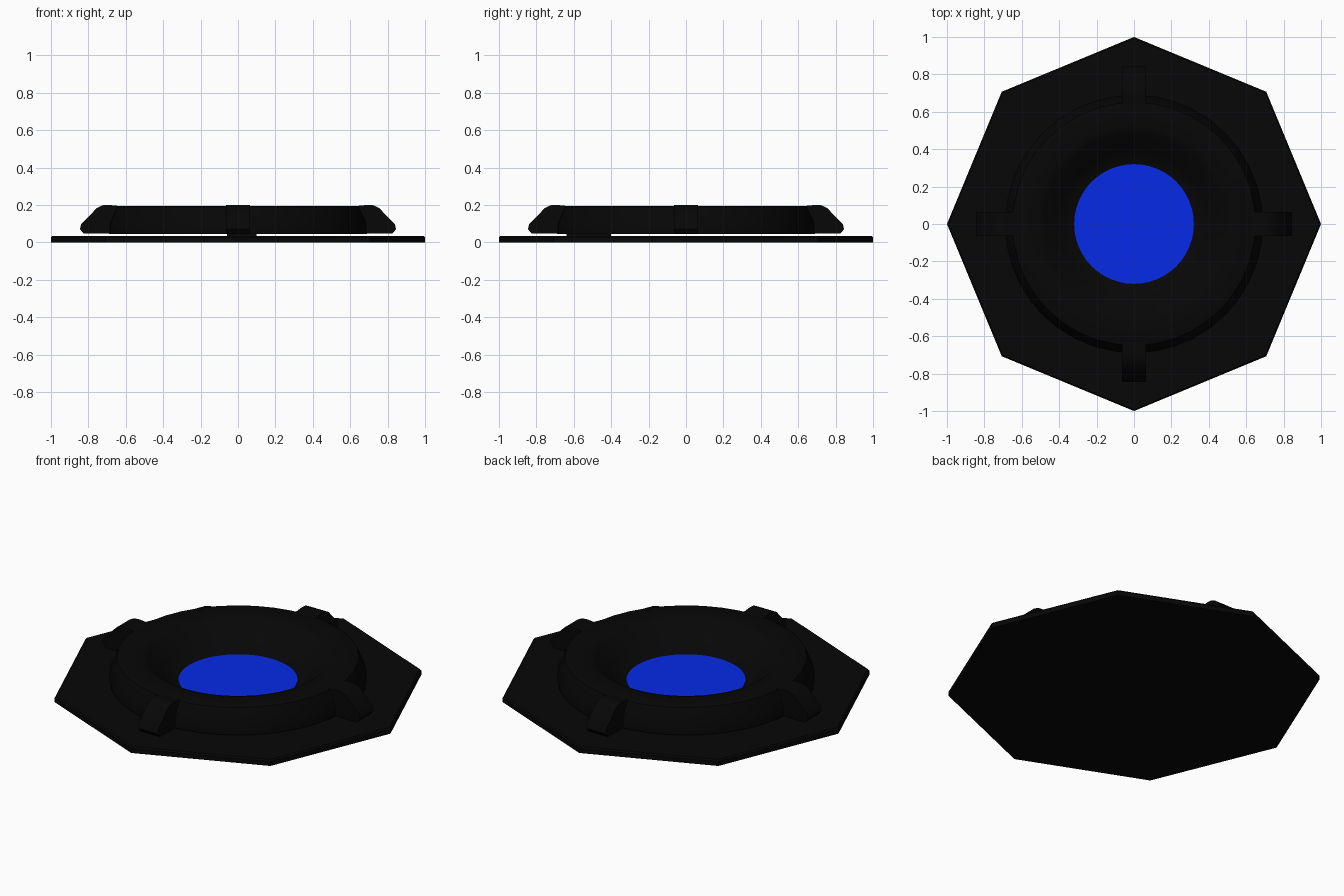
import bpy, bmesh, math
from mathutils import Matrix, Vector

if "Cube" in bpy.data.objects:
    bpy.data.objects.remove(bpy.data.objects["Cube"], do_unlink=True)


def material(name, colour):
    m = bpy.data.materials.new(name)
    m.use_nodes = True
    m.diffuse_color = colour
    m.node_tree.nodes["Principled BSDF"].inputs["Base Color"].default_value = colour
    return m


black = material("black", (0.002, 0.002, 0.002, 1))
blue = material("blue", (0.0018, 0.0235, 0.8, 1))


def finish(name, bm, mat, smooth=None):
    bmesh.ops.recalc_face_normals(bm, faces=bm.faces)
    mesh = bpy.data.meshes.new(name)
    bm.to_mesh(mesh)
    bm.free()
    mesh.materials.append(mat)
    ob = bpy.data.objects.new(name, mesh)
    bpy.context.collection.objects.link(ob)
    if smooth:
        bpy.ops.object.select_all(action="DESELECT")
        ob.select_set(True)
        bpy.context.view_layer.objects.active = ob
        bpy.ops.object.shade_smooth_by_angle(angle=math.radians(smooth))
    return ob


def lathe(name, profile, sides, mat, smooth=None):
    """Turn an (r, z) profile around the z axis, closing ends on the axis."""
    bm = bmesh.new()
    verts = [bm.verts.new((r, 0, z)) for r, z in profile]
    edges = [bm.edges.new(pair) for pair in zip(verts, verts[1:])]
    bmesh.ops.spin(bm, geom=verts + edges, cent=(0, 0, 0), axis=(0, 0, 1),
                   angle=math.tau, steps=sides, use_duplicate=False)
    bmesh.ops.remove_doubles(bm, verts=bm.verts, dist=0.0001)
    return finish(name, bm, mat, smooth)


# Thin octagonal plate with a softened upper edge
lathe("base_plate", [(0, 0), (1, 0), (1, 0.026), (0.992, 0.035), (0, 0.035)], 8, black)

# Round body: upright outer wall, bevelled rim and dished middle
lathe("round_body", [(0, 0.045), (0.69, 0.045), (0.69, 0.1), (0.65, 0.19),
                     (0.64, 0.194), (0.52, 0.194), (0.49, 0.184),
                     (0.4, 0.1), (0.32, 0.05), (0, 0.05)], 40, black, 35)

# Glowing centre disc
lathe("centre_disc", [(0, 0.049), (0.32, 0.049), (0.32, 0.054), (0, 0.054)], 48, blue)

# Four clamps gripping the body
clamp_profile = [(0.62, 0.046), (0.825, 0.046), (0.845, 0.07), (0.84, 0.095),
                 (0.755, 0.183), (0.725, 0.198), (0.69, 0.2), (0.62, 0.193)]
half_width = 0.065
for i, side in enumerate(("left", "back", "right", "front")):
    bm = bmesh.new()
    face = bm.faces.new([bm.verts.new((r, -half_width, z)) for r, z in clamp_profile])
    ext = bmesh.ops.extrude_face_region(bm, geom=[face])
    moved = [g for g in ext["geom"] if isinstance(g, bmesh.types.BMVert)]
    bmesh.ops.translate(bm, verts=moved, vec=Vector((0, 2 * half_width, 0)))
    bm.transform(Matrix.Rotation(i * math.pi / 2, 4, "Z"))
    finish(side + "_clamp", bm, black, 35)

# Small foot between body and plate
bm = bmesh.new()
bmesh.ops.create_cube(bm, size=1, matrix=Matrix.Translation((0.02, -0.52, 0.04))
                      @ Matrix.Diagonal((0.16, 0.24, 0.014, 1)))
finish("foot", bm, black)
